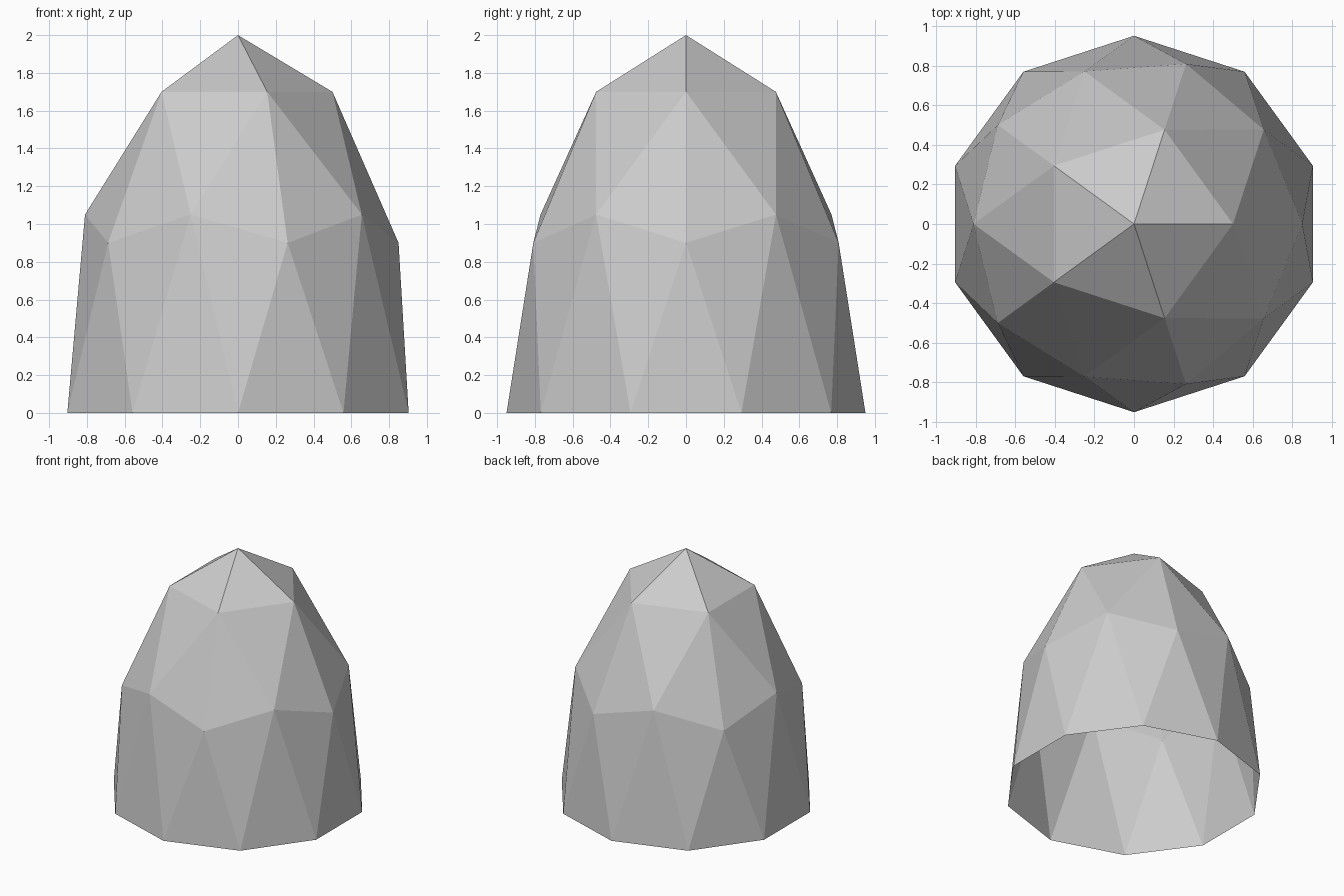
import bpy, bmesh
from math import cos, sin, radians

cube = bpy.data.objects.get("Cube")
if cube:
    bpy.data.objects.remove(cube)

# Plain grey material
grey = bpy.data.materials.new("stone_grey")
grey.use_nodes = True
colour = (0.6, 0.6, 0.6, 1)
grey.diffuse_color = colour
grey.node_tree.nodes["Principled BSDF"].inputs["Base Color"].default_value = colour

bm = bmesh.new()


def vert(radius, degrees, z):
    a = radians(degrees)
    return bm.verts.new((radius * cos(a), radius * sin(a), z))


# Rings of the faceted dome, from the tip down to the open rim
tip = vert(0, 0, 2)
crown = [vert(0.5, 72 * i, 1.7) for i in range(5)]
corners = [vert(0.85, 72 * i, 0.9) for i in range(5)]
between = [vert(0.81, 72 * i + 36, 1.05) for i in range(5)]
rim = [vert(0.95, 36 * i + 18, 0) for i in range(10)]

# Upper facets: tip, crown and shoulder
for i in range(5):
    j = (i + 1) % 5
    bm.faces.new((tip, crown[i], crown[j]))
    bm.faces.new((crown[i], between[i], crown[j]))
    bm.faces.new((crown[i], corners[i], between[i]))
    bm.faces.new((crown[j], between[i], corners[j]))

# Lower wall: zigzag strip down to the rim
shoulder = [v for pair in zip(corners, between) for v in pair]
for i in range(10):
    j = (i + 1) % 10
    bm.faces.new((shoulder[i], rim[i], shoulder[j]))
    bm.faces.new((shoulder[j], rim[i], rim[j]))

mesh = bpy.data.meshes.new("faceted_dome")
bm.to_mesh(mesh)
bm.free()
mesh.materials.append(grey)
dome = bpy.data.objects.new("faceted_dome", mesh)
bpy.context.collection.objects.link(dome)
